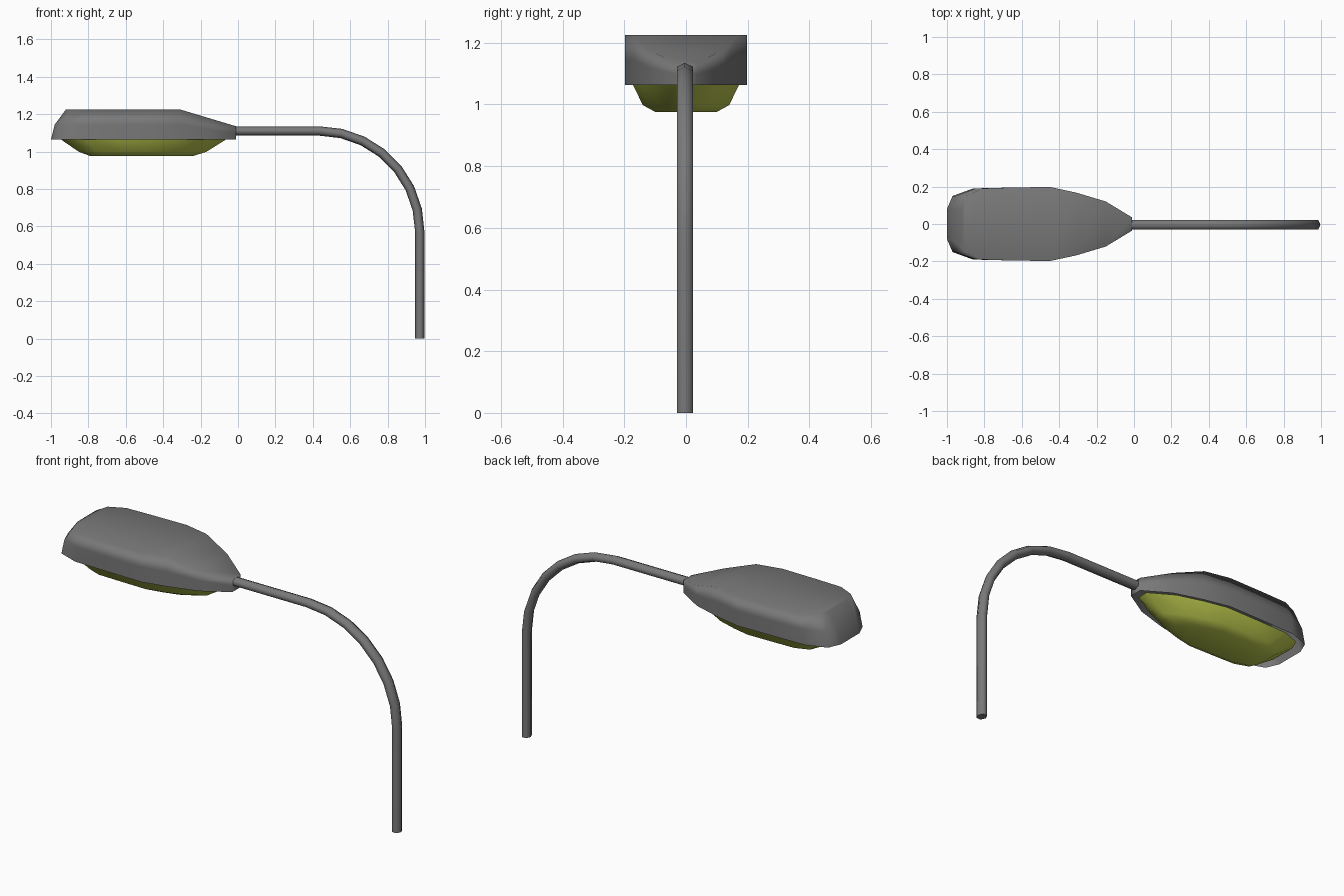
import bpy, bmesh
from math import sin, cos, pi
from mathutils import Vector

cube = bpy.data.objects.get("Cube")
if cube:
    bpy.data.objects.remove(cube, do_unlink=True)


def material(name, rgb):
    m = bpy.data.materials.new(name)
    m.use_nodes = True
    m.diffuse_color = (*rgb, 1)
    m.node_tree.nodes["Principled BSDF"].inputs["Base Color"].default_value = (*rgb, 1)
    return m


grey = material("dark grey metal", (0.19, 0.19, 0.19))
yellow = material("yellow green lens", (0.5, 0.58, 0.075))


def finish(name, bm, mat):
    bmesh.ops.recalc_face_normals(bm, faces=bm.faces)
    for f in bm.faces:
        f.smooth = True
    me = bpy.data.meshes.new(name)
    bm.to_mesh(me)
    bm.free()
    me.materials.append(mat)
    ob = bpy.data.objects.new(name, me)
    bpy.context.collection.objects.link(ob)
    return ob


def bridge(bm, a, b):
    n = len(a)
    for i in range(n):
        j = (i + 1) % n
        bm.faces.new((a[i], a[j], b[j], b[i]))


def shell(name, rings, mat):
    """Stack mirrored half outlines, open at the first ring, capped at the last."""
    bm = bmesh.new()
    loops = []
    for half in rings:
        right = [bm.verts.new((x, -y, z)) for x, y, z in half]
        left = [bm.verts.new((x, y, z)) for x, y, z in half]
        loops.append(right + left[::-1])
    for a, b in zip(loops, loops[1:]):
        bridge(bm, a, b)
    cap = loops[-1]
    for i in range(len(rings[0]) - 1):
        bm.faces.new((cap[i], cap[i + 1], cap[-2 - i], cap[-1 - i]))
    return finish(name, bm, mat)


# Half outline of the lamp head, from the tip to the neck
outline = [(-1, .08), (-.97, .15), (-.86, .19), (-.66, .195),
           (-.45, .198), (-.31, .168), (-.15, .12), (-.01, .035)]
rim = 1.063


def roof(x):
    return 1.225 - max(0, x + .31) * .3


def housing_ring(t, tip):
    """t = 0 at the rim, 1 at the roof; tip is how far the nose leans back."""
    ring = []
    for x, y in outline:
        lean = tip * max(0, (-.66 - x) / .34)
        ring.append((x + lean, y, rim + t * (roof(x) - rim)))
    return ring


# Hollow housing, open underneath; the broad roof keeps its flat shading
housing = shell("lamp_housing",
                [housing_ring(0, 0), housing_ring(.5, .02), housing_ring(1, .08)], grey)
housing.modifiers.new("flat_roof_shading", "WEIGHTED_NORMAL")


# Lens: the outline squeezed into a shallow bowl
def lens_ring(x0, x1, width, z):
    return [(x0 + (x + 1) / .99 * (x1 - x0), y / .198 * width, z) for x, y in outline]


shell("lamp_lens", [lens_ring(-.955, -.055, .175, 1.07), lens_ring(-.85, -.17, .14, .998),
                    lens_ring(-.79, -.24, .1, .976)], yellow)

# Pole: hexagonal tube swept up, round the bend and along to the head
R, cx, cz = .54, .432, .57
steps = 7
path = [(cx + R, 0, 0, 0)]
for i in range(steps + 1):
    a = i / steps * pi / 2
    path.append((cx + R * cos(a), 0, cz + R * sin(a), a))
path.append((-.03, 0, cz + R, pi / 2))

bm = bmesh.new()
loops = []
for x, y, z, a in path:
    out = Vector((cos(a), 0, sin(a)))
    side = Vector((0, 1, 0))
    loops.append([bm.verts.new(Vector((x, -.004, z)) + out * .025 * cos(k * pi / 3)
                               + side * .03 * sin(k * pi / 3)) for k in range(6)])
for a, b in zip(loops, loops[1:]):
    bridge(bm, a, b)
for loop in (loops[0], loops[-1]):
    bm.faces.new(loop)
    for a, b in zip(loop, loop[1:] + loop[:1]):
        bm.edges.get((a, b)).smooth = False
finish("curved_pole", bm, grey)
